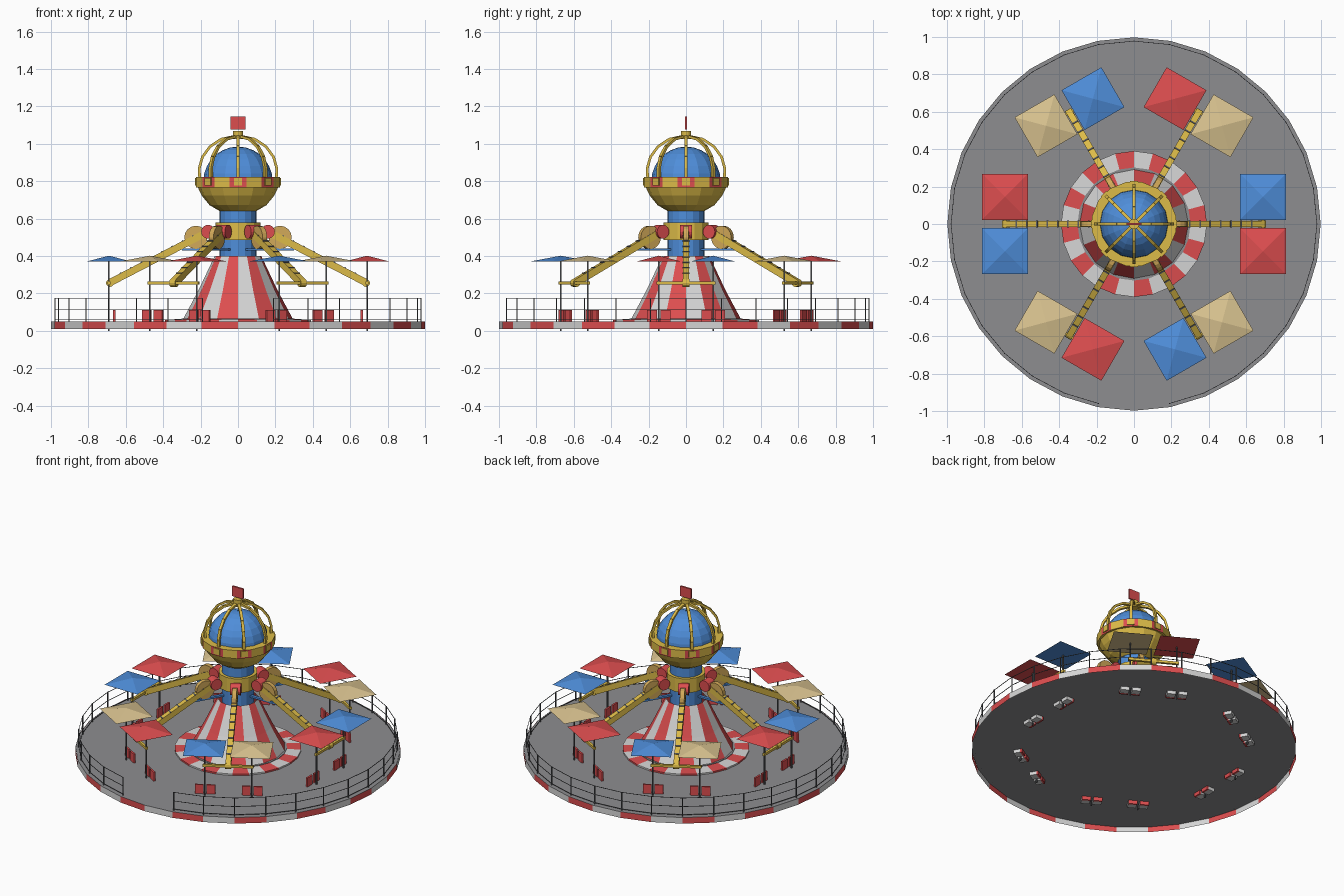
import bpy, bmesh
from math import sin, cos, pi, radians
from mathutils import Matrix, Vector

cube = bpy.data.objects.get("Cube")
if cube:
    bpy.data.objects.remove(cube, do_unlink=True)


def material(name, r, g, b):
    m = bpy.data.materials.new(name)
    m.use_nodes = True
    m.diffuse_color = (r, g, b, 1)
    node = next(n for n in m.node_tree.nodes if n.type == 'BSDF_PRINCIPLED')
    node.inputs["Base Color"].default_value = (r, g, b, 1)
    return m


RED = material("red", .72, .075, .078)
WHITE = material("white", .68, .68, .68)
BLUE = material("blue", .078, .27, .7)
GOLD = material("gold", .72, .5, .065)
CREAM = material("cream", .7, .55, .28)
GREY = material("platform grey", .27, .27, .28)
STEEL = material("dark steel", .11, .115, .125)
OCHRE = material("ochre", .65, .4, .1)


def finish(name, bm, *mats):
    mesh = bpy.data.meshes.new(name)
    bm.normal_update()
    bm.to_mesh(mesh)
    bm.free()
    ob = bpy.data.objects.new(name, mesh)
    for m in mats:
        mesh.materials.append(m)
    bpy.context.collection.objects.link(ob)
    return ob


def lathe(name, profile, sides, *mats, shift=0, capped=False):
    """Turn (radius, z) points; upright faces alternate in colour by segment."""
    bm = bmesh.new()
    rings = []
    for r, z in profile:
        rings.append([bm.verts.new((r * cos(2 * pi * (i + shift) / sides),
                                    r * sin(2 * pi * (i + shift) / sides), z))
                      for i in range(sides)])
    for a, b in zip(rings, rings[1:]):
        level = abs(a[0].co.z - b[0].co.z) < .001
        for i in range(sides):
            j = (i + 1) % sides
            f = bm.faces.new((a[i], a[j], b[j], b[i]))
            f.material_index = i % 2 if len(mats) > 1 and not level else 0
    if capped:
        bm.faces.new(rings[0][::-1])
        bm.faces.new(rings[-1])
    return finish(name, bm, *mats)


def add_box(bm, size, matrix):
    bmesh.ops.create_cube(bm, size=1, matrix=matrix @ Matrix.Diagonal((*size, 1)))


def at(x, y, z):
    return Matrix.Translation((x, y, z))


def add_bar(bm, a, b, width, height):
    """Box beam from a to b, with its height kept in the vertical plane."""
    a, b = Vector(a), Vector(b)
    d = (b - a).normalized()
    side = Vector((0, 0, 1)).cross(d)
    side = side.normalized() if side.length > .001 else Vector((0, 1, 0))
    rot = Matrix((d, side, d.cross(side))).transposed().to_4x4()
    add_box(bm, ((b - a).length, width, height), Matrix.Translation((a + b) / 2) @ rot)


def add_drum(bm, radius, length, matrix, sides=16):
    """Cylinder lying along local y."""
    bmesh.ops.create_cone(bm, cap_ends=True, segments=sides, radius1=radius, radius2=radius,
                          depth=length, matrix=matrix @ Matrix.Rotation(pi / 2, 4, 'X'))


# Thin floor with a striped skirt hanging below it
lathe("platform_skirt", [(1, .01), (1, .05)], 32, WHITE, RED)
lathe("platform_floor", [(.998, .045), (.998, .05)], 32, GREY, capped=True)

# Striped floor ring and tent-like cone
lathe("floor_ring", [(.39, .05), (.39, .06), (.30, .064)], 24, RED, WHITE)
lathe("cone_footing", [(.302, .05), (.302, .067), (.28, .067)], 24, GREY)
lathe("striped_cone", [(.295, .06), (.21, .22), (.125, .4)], 16, WHITE, RED)

# Column, hub and domed crown
lathe("column", [(.1, .38), (.1, .65)], 16, BLUE)
lathe("arm_hub", [(.12, .485), (.12, .58)], 16, GOLD, capped=True)
lathe("crown_bowl", [(.1, .642), (.152, .672), (.195, .725), (.218, .775)], 16, GOLD)
lathe("crown_band", [(.21, .767), (.228, .767), (.228, .822), (.18, .822)], 16, GOLD, RED,
      shift=.5)
dome = [(.185 * cos(t * pi / 14), .8 + .185 * sin(t * pi / 14)) for t in range(7)]
lathe("dome", dome + [(.004, .985)], 16, BLUE)
lathe("top_cap", [(.028, 1.025), (.028, 1.07)], 12, GOLD, capped=True)

# Gold ribs over the dome, each standing on a block in the band
bm = bmesh.new()
rib = [(.205, .81), (.207, .87), (.19, .93), (.15, .985), (.09, 1.025), (.02, 1.04)]
for k in range(8):
    c, s = cos(k * pi / 4), sin(k * pi / 4)
    for (r0, z0), (r1, z1) in zip(rib, rib[1:]):
        add_bar(bm, (r0 * c, r0 * s, z0), (r1 * c, r1 * s, z1), .018, .014)
    add_box(bm, (.03, .045, .04), Matrix.Rotation(k * pi / 4, 4, 'Z') @ at(.215, 0, .797))
finish("dome_ribs", bm, GOLD)

bm = bmesh.new()
add_box(bm, (.08, .012, .068), at(0, 0, 1.112))
finish("top_sign", bm, RED)

# Six arms, each carrying a crossbar, two poles, two canopies and seats
arms, clips, drums, discs, struts, bars, poles, seats, pans = [bmesh.new() for _ in range(9)]
canopies = {m.name: (bmesh.new(), m) for m in (RED, BLUE, CREAM)}
pairs = [(BLUE, RED), (RED, CREAM), (CREAM, BLUE),
         (BLUE, RED), (RED, CREAM), (CREAM, BLUE)]
REACH, HALF = .69, .145

for k, pair in enumerate(pairs):
    turn = Matrix.Rotation(k * pi / 3, 4, 'Z')

    def spot(x, y, z):
        return turn @ Vector((x, y, z))

    inner, outer = Vector((.16, 0, .53)), Vector((REACH - .005, 0, .258))
    add_bar(arms, turn @ inner, turn @ outer, .034, .038)
    add_drum(arms, .021, .036, turn @ at(REACH - .005, 0, .256), 12)
    # thin cross cleats lying on top of the arm
    slope = (outer - inner).normalized()
    lift = Vector((-slope.z, 0, slope.x)) * .019
    for i in range(8):
        p = inner.lerp(outer, .14 + i * .105) + lift
        add_bar(clips, turn @ (p - slope * .004), turn @ (p + slope * .004), .035, .006)
    add_drum(drums, .037, .065, turn @ at(.16, 0, .53))
    add_drum(discs, .062, .028, turn @ at(.225, 0, .5))
    add_bar(struts, spot(.09, 0, .435), spot(.3, 0, .435), .02, .012)
    add_bar(bars, spot(REACH, -HALF - .012, .255), spot(REACH, HALF + .012, .255), .016, .016)

    for sign, mat in zip((1, -1), pair):
        y = sign * HALF
        add_bar(poles, spot(REACH, y, 0), spot(REACH, y, .385), .008, .008)
        # shallow four-sided canopy
        bmesh.ops.create_cone(canopies[mat.name][0], cap_ends=True, segments=4,
                              radius1=.123 * 2 ** .5, radius2=0, depth=.032,
                              matrix=turn @ at(REACH, y, .386) @ Matrix.Rotation(pi / 4, 4, 'Z'))
        # twin seat backs rising through the floor from their pans
        for off in (-.036, .036):
            add_box(seats, (.012, .054, .09), turn @ at(REACH - .028, y + off, .066))
            add_box(pans, (.045, .054, .022), turn @ at(REACH, y + off, .034))

for name, bm, mat in (("arms", arms, GOLD), ("arm_clips", clips, STEEL),
                      ("pivot_drums", drums, RED), ("pivot_discs", discs, OCHRE),
                      ("struts", struts, BLUE), ("crossbars", bars, GOLD),
                      ("poles", poles, STEEL), ("seats", seats, RED), ("seat_pans", pans, WHITE)):
    finish(name, bm, mat)
for name, (bm, mat) in canopies.items():
    finish(name + "_canopies", bm, mat)

# Perimeter railing with an entrance gap at the front
bm = bmesh.new()


def rim(i, z):
    a = radians(-90 + i * 11.25)
    return Vector((.978 * cos(a), .978 * sin(a), z))


for i in range(1, 32):
    add_bar(bm, rim(i, .045), rim(i, .175), .006, .006)
    if i < 31:
        for z in (.06, .115, .173):
            add_bar(bm, rim(i, z), rim(i + 1, z), .003, .003)
finish("railing", bm, STEEL)
